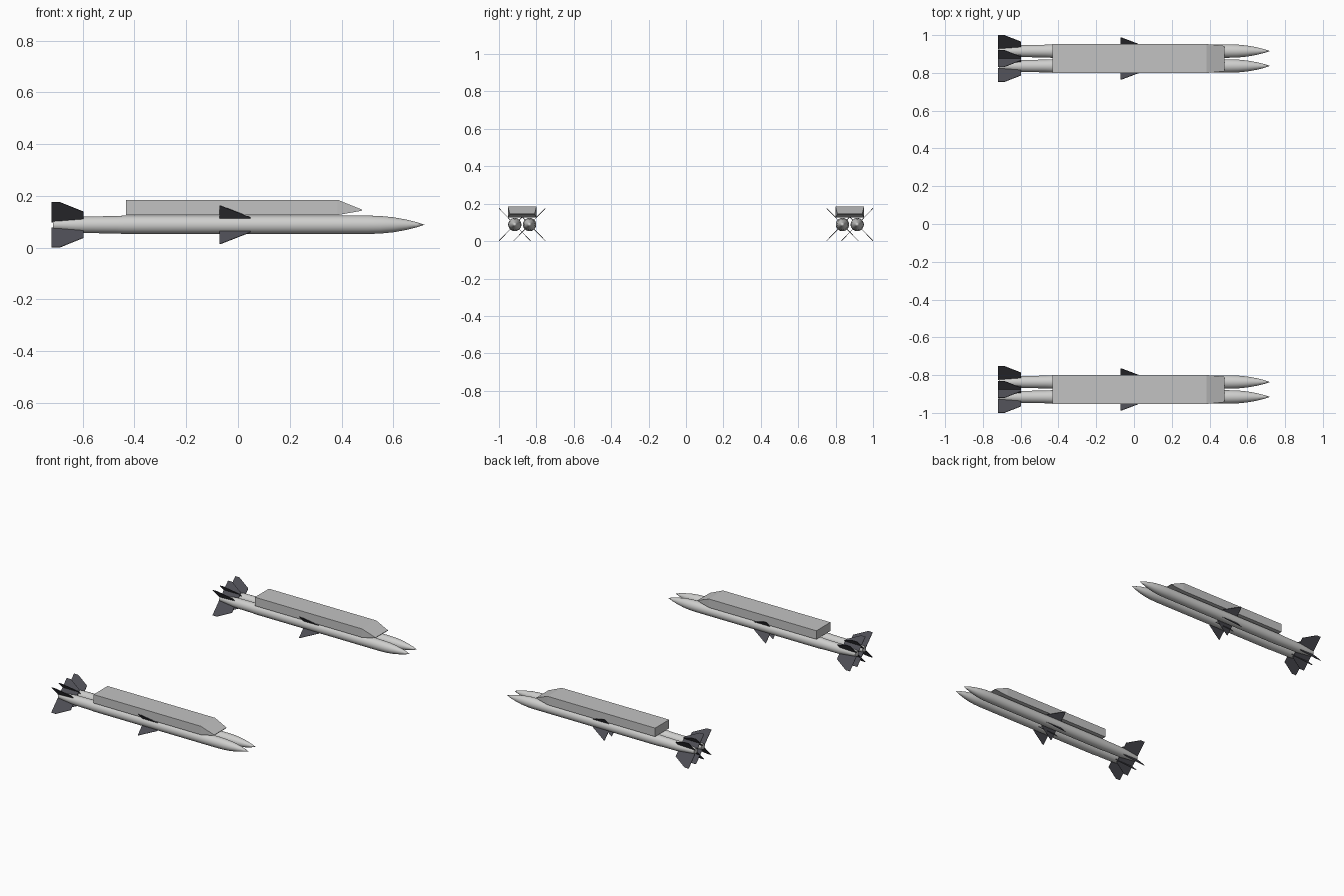
import bpy, bmesh, math
from mathutils import Matrix, Vector

if "Cube" in bpy.data.objects:
    bpy.data.objects.remove(bpy.data.objects["Cube"])

def material(name, rgb):
    m = bpy.data.materials.new(name)
    m.diffuse_color = (*rgb, 1)
    m.use_nodes = True
    m.node_tree.nodes["Principled BSDF"].inputs["Base Color"].default_value = m.diffuse_color
    return m

BODY = material("light grey body", (0.62, 0.62, 0.61))
RAIL = material("mid grey launcher", (0.54, 0.54, 0.54))
FIN = material("dark fin", (0.075, 0.075, 0.09))

ZC = 0.0885            # missile axis height
ANGLE = 45.8           # fin tilt from horizontal, in degrees

def finish(name, bm, mat, smooth=False):
    bmesh.ops.recalc_face_normals(bm, faces=bm.faces)
    me = bpy.data.meshes.new(name)
    bm.to_mesh(me)
    bm.free()
    me.materials.append(mat)
    ob = bpy.data.objects.new(name, me)
    bpy.context.collection.objects.link(ob)
    if smooth:
        bpy.context.view_layer.objects.active = ob
        ob.select_set(True)
        bpy.ops.object.shade_smooth_by_angle(angle=math.radians(35))
        ob.select_set(False)
    return ob

def missile_body(name, y):
    # (x, radius) profile spun around the missile axis
    profile = [(-0.715, 0), (-0.715, 0.02), (-0.69, 0.022), (-0.60, 0.032),
               (-0.47, 0.0335), (-0.44, 0.0355), (0.50, 0.0355), (0.55, 0.034),
               (0.60, 0.029), (0.65, 0.020), (0.69, 0.010), (0.72, 0)]
    bm = bmesh.new()
    vs = [bm.verts.new((x, y, ZC + r)) for x, r in profile]
    es = [bm.edges.new(p) for p in zip(vs, vs[1:])]
    bmesh.ops.spin(bm, geom=vs + es, cent=(0, y, ZC), axis=(1, 0, 0),
                   angle=2 * math.pi, steps=24, use_duplicate=False)
    bmesh.ops.remove_doubles(bm, verts=bm.verts, dist=1e-5)
    finish(name, bm, BODY, True)

def fin_set(name, y, outline, thick):
    # four flat fins in an X from an (x, radius) outline
    bm = bmesh.new()
    for a in (ANGLE, 180 - ANGLE, 180 + ANGLE, -ANGLE):
        rot = Matrix.Translation((0, y, ZC)) @ Matrix.Rotation(math.radians(a), 4, 'X')
        sides = [[bm.verts.new(rot @ Vector((x, r, s * thick / 2))) for x, r in outline]
                 for s in (-1, 1)]
        bm.faces.new(sides[0])
        bm.faces.new(sides[1][::-1])
        n = len(outline)
        for i in range(n):
            j = (i + 1) % n
            bm.faces.new((sides[0][i], sides[0][j], sides[1][j], sides[1][i]))
    finish(name, bm, FIN)

def launcher(name, y):
    # long box with a wedge nose
    rings = [(-0.432, 0.0765, 0.126, 0.185), (0.385, 0.0765, 0.126, 0.185),
             (0.479, 0.067, 0.143, 0.147)]
    bm = bmesh.new()
    loops = [[bm.verts.new(p) for p in ((x, y - w, lo), (x, y + w, lo),
                                        (x, y + w, hi), (x, y - w, hi))]
             for x, w, lo, hi in rings]
    bm.faces.new(loops[0])
    bm.faces.new(loops[-1])
    for a, b in zip(loops, loops[1:]):
        for i in range(4):
            j = (i + 1) % 4
            bm.faces.new((a[i], a[j], b[j], b[i]))
    finish(name, bm, RAIL)

TAIL = [(-0.72, 0.015), (-0.72, 0.121), (-0.688, 0.121), (-0.597, 0.070), (-0.597, 0.015)]
MID = [(-0.071, 0.02), (-0.071, 0.102), (-0.066, 0.102), (0.048, 0.040), (0.048, 0.02)]

for side, s in (("left", -1), ("right", 1)):
    launcher(f"launcher_{side}", s * 0.876)
    for pos, d in (("inner", -0.0395), ("outer", 0.0395)):
        y = s * (0.876 + d)
        missile_body(f"body_{side}_{pos}", y)
        fin_set(f"tail_fins_{side}_{pos}", y, TAIL, 0.003)
        fin_set(f"middle_fins_{side}_{pos}", y, MID, 0.003)
